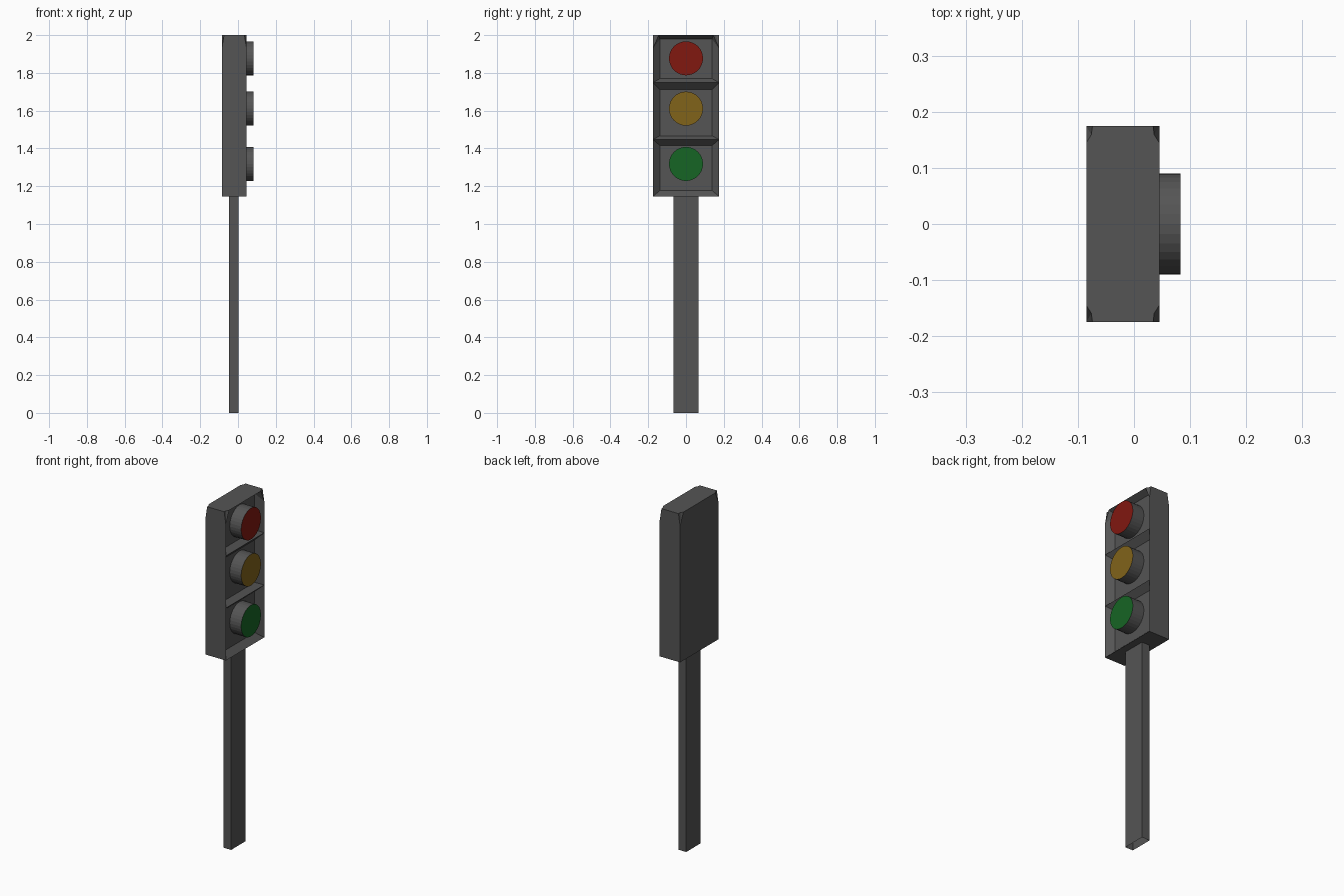
import bpy, bmesh
from mathutils import Matrix

if "Cube" in bpy.data.objects:
    bpy.data.objects.remove(bpy.data.objects["Cube"])

XB, XF, W = -0.085, 0.045, 0.175        # housing back, front, half width
Z0, Z1, ZC = 1.145, 2.0, 1.93           # housing bottom, top, start of corner cuts
FLOOR_X, FLOOR_W = 0.01, 0.138          # recess floor depth and half width
CX, CY = 0.011, 0.03                    # corner cut sizes at the top


def material(name, rgb):
    m = bpy.data.materials.new(name)
    m.diffuse_color = (*rgb, 1)
    m.use_nodes = True
    m.node_tree.nodes["Principled BSDF"].inputs["Base Color"].default_value = m.diffuse_color
    return m


def finish(name, bm, mats):
    me = bpy.data.meshes.new(name)
    bm.to_mesh(me)
    bm.free()
    for m in mats:
        me.materials.append(m)
    ob = bpy.data.objects.new(name, me)
    bpy.context.collection.objects.link(ob)
    return ob


dark = material("dark_grey", (0.09, 0.09, 0.09))

# Housing: box with scooped top corners and three sloped recesses in front
bm = bmesh.new()


def face(pts):
    bm.faces.new([bm.verts.new(p) for p in pts])


ridges = [Z0, 1.447, 1.748]
for s in (-1, 1):
    # side wall
    face([(XF, s * W, z) for z in ridges + [ZC]]
         + [(XF - CX, s * W, Z1), (XB + CX, s * W, Z1), (XB, s * W, ZC), (XB, s * W, Z0)])
    # corner scoops, back and front
    for x, d in ((XB, 1), (XF, -1)):
        a = (x + d * CX, s * W, Z1)
        b = (x + d * 0.009, s * (W - 0.016), Z1)
        c = (x, s * (W - CY), Z1)
        face([(x, s * W, ZC), a, b])
        face([(x, s * W, ZC), b, c])
# back, bottom and top
face([(XB, -W, Z0), (XB, W, Z0), (XB, W, ZC), (XB, W - CY, Z1), (XB, CY - W, Z1), (XB, -W, ZC)])
face([(XB, -W, Z0), (XF, -W, Z0), (XF, W, Z0), (XB, W, Z0)])
half = [(XB, W - CY), (XB + 0.009, W - 0.016), (XB + CX, W),
        (XF - CX, W), (XF - 0.009, W - 0.016), (XF, W - CY)]
face([(x, y, Z1) for x, y in half] + [(x, -y, Z1) for x, y in reversed(half)])
# recessed cells: rim bottom, rim top, floor bottom, floor top
for lo, hi, flo, fhi in zip(ridges, ridges[1:] + [Z1], (1.178, 1.467, 1.77), (1.415, 1.712, 1.979)):
    last = hi == Z1
    side_hi, top_w = (ZC, W - CY) if last else (hi, W)
    fl = lambda s, z: (FLOOR_X, s * FLOOR_W, z)
    face([fl(-1, flo), fl(1, flo), fl(1, fhi), fl(-1, fhi)])
    face([(XF, -W, lo), (XF, W, lo), fl(1, flo), fl(-1, flo)])
    face([(XF, -top_w, hi), (XF, top_w, hi), fl(1, fhi), fl(-1, fhi)])
    for s in (-1, 1):
        face([(XF, s * W, lo), (XF, s * W, side_hi), fl(s, fhi), fl(s, flo)])
        if last:
            face([(XF, s * W, ZC), (XF, s * top_w, hi), fl(s, fhi)])
bmesh.ops.remove_doubles(bm, verts=bm.verts, dist=1e-4)
bmesh.ops.recalc_face_normals(bm, faces=bm.faces)
finish("housing", bm, [dark])

# Post: flat rectangular tube, open at the ends
bm = bmesh.new()
bmesh.ops.create_cube(bm, size=1, matrix=Matrix.Translation((-0.0225, 0, Z0 / 2))
                      @ Matrix.Diagonal((0.05, 0.132, Z0, 1)))
bm.normal_update()
bmesh.ops.delete(bm, geom=[f for f in bm.faces if abs(f.normal.z) > 0.9], context='FACES_ONLY')
finish("post", bm, [dark])

# Lamps: flat-shaded grey drums with coloured front discs
for name, z, rgb in (("red", 1.877, (0.22, 0.009, 0.005)),
                     ("amber", 1.611, (0.22, 0.125, 0.010)),
                     ("green", 1.318, (0.008, 0.130, 0.018))):
    bm = bmesh.new()
    x0, x1 = FLOOR_X - 0.005, 0.083
    bmesh.ops.create_cone(bm, cap_ends=True, segments=32, radius1=0.09, radius2=0.09, depth=x1 - x0,
                          matrix=Matrix.Translation(((x0 + x1) / 2, 0, z))
                          @ Matrix.Rotation(1.5707963, 4, 'Y'))
    bm.normal_update()
    for f in bm.faces:
        f.material_index = 1 if f.normal.x > 0.9 else 0
    finish(name + "_lamp", bm, [dark, material(name, rgb)])
